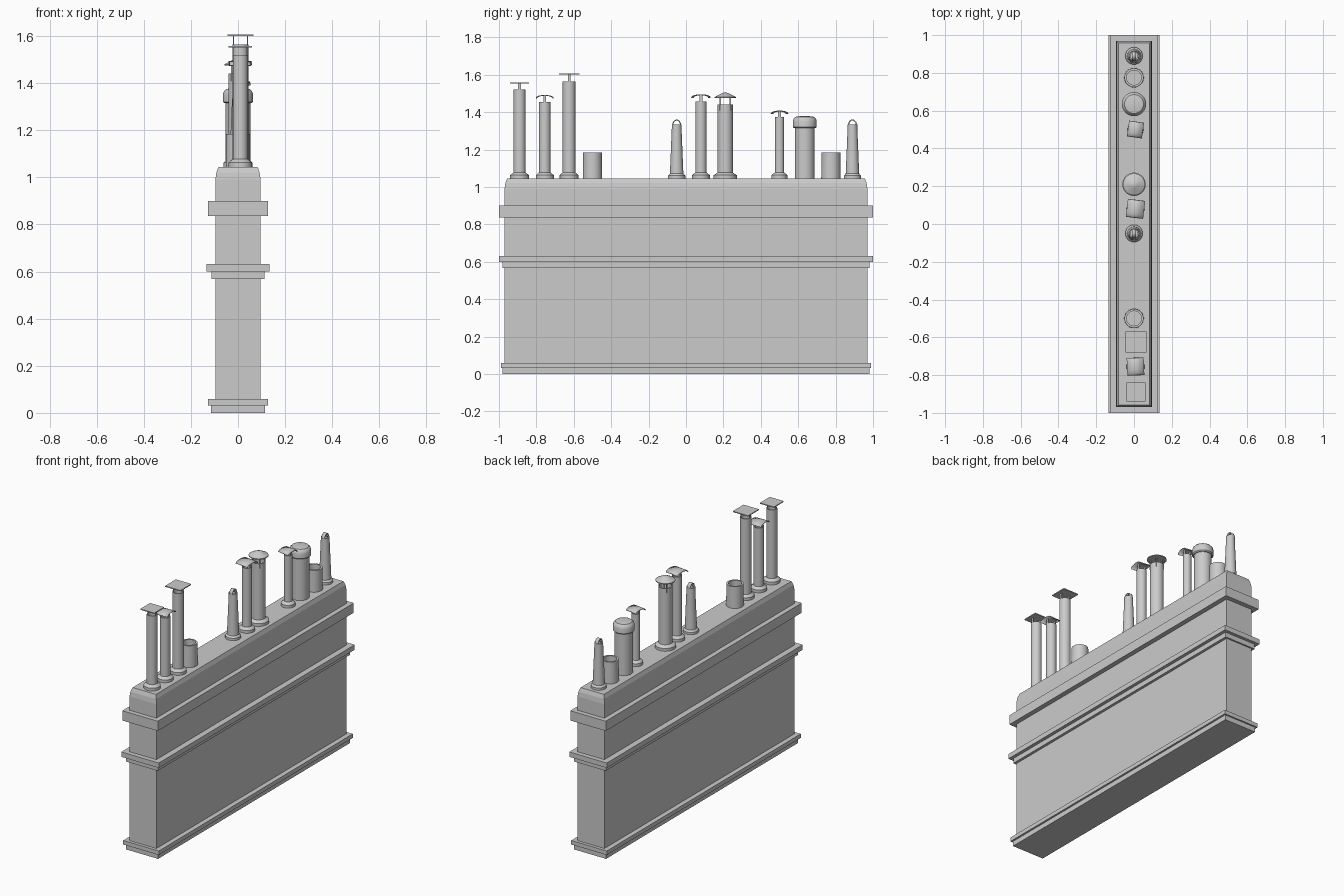
import bpy, bmesh, math
from mathutils import Matrix

cube = bpy.data.objects.get("Cube")
if cube:
    bpy.data.objects.remove(cube, do_unlink=True)

grey = bpy.data.materials.new("plain_grey")
grey.use_nodes = True
colour = (0.6, 0.6, 0.6, 1)
grey.diffuse_color = colour
grey.node_tree.nodes["Principled BSDF"].inputs["Base Color"].default_value = colour

TOP = 1.045  # height of the stack's flat top


def finish(name, bm, smooth=False):
    bmesh.ops.recalc_face_normals(bm, faces=bm.faces)
    mesh = bpy.data.meshes.new(name)
    bm.to_mesh(mesh)
    bm.free()
    mesh.materials.append(grey)
    obj = bpy.data.objects.new(name, mesh)
    bpy.context.collection.objects.link(obj)
    if smooth:
        bpy.ops.object.select_all(action='DESELECT')
        obj.select_set(True)
        bpy.context.view_layer.objects.active = obj
        bpy.ops.object.shade_smooth_by_angle(angle=math.radians(35))
    return obj


def add_box(bm, x, y, z0, z1, hx, hy):
    m = Matrix.Translation((x, y, (z0 + z1) / 2)) @ Matrix.Diagonal((2 * hx, 2 * hy, z1 - z0, 1))
    bmesh.ops.create_cube(bm, size=1, matrix=m)


def band(name, z0, z1, hx, hy):
    bm = bmesh.new()
    add_box(bm, 0, 0, z0, z1, hx, hy)
    finish(name, bm)


def lathe(name, x, y, profile, sides=32):
    """Turn a (radius, height above the stack top) profile round a vertical axis."""
    bm = bmesh.new()
    rings = []
    for r, h in profile:
        if r == 0:
            rings.append([bm.verts.new((x, y, TOP + h))])
        else:
            rings.append([bm.verts.new((x + r * math.cos(a), y + r * math.sin(a), TOP + h))
                          for a in (math.tau * i / sides for i in range(sides))])
    for low, high in zip(rings, rings[1:]):
        for i in range(sides):
            j = (i + 1) % sides
            quad = [low[i % len(low)], low[j % len(low)], high[j % len(high)], high[i % len(high)]]
            bm.faces.new(list(dict.fromkeys(quad)))
    return finish(name, bm, True)


def arch(name, x, y, z, hx, hy, rise, thick, turn=0, steps=12):
    """Curved plate spanning y, bowed upward."""
    bm = bmesh.new()
    rows = []
    for i in range(steps + 1):
        a = math.pi * i / steps
        rows.append([bm.verts.new((s * hx, -hy * math.cos(a), rise * math.sin(a))) for s in (-1, 1)])
    for p, q in zip(rows, rows[1:]):
        bm.faces.new((p[0], p[1], q[1], q[0]))
    bmesh.ops.transform(bm, verts=bm.verts, matrix=Matrix.Translation((x, y, z)) @ Matrix.Rotation(turn, 4, 'Z'))
    obj = finish(name, bm, True)
    solid = obj.modifiers.new("thickness", 'SOLIDIFY')
    solid.thickness = thick
    solid.offset = 0


def pipe(name, y, r, height, flange, x=0.0):
    lathe(name, x, y, [(0, 0), (flange, 0), (flange, .018), (r + .006, .028), (r, .032),
                       (r, height), (r - .006, height), (r - .006, height - .04), (0, height - .04)])


def straps(name, x, y, z0, z1, spread):
    bm = bmesh.new()
    for s in (-1, 1):
        add_box(bm, x + s * spread, y, z0, z1, .002, .007)
    finish(name, bm)


# Masonry stack with a softened top edge
bm = bmesh.new()
loops = []
for z, inset in ((0, 0), (.99, 0), (1.02, .004), (TOP, .013)):
    hx, hy = .096 - inset, .97 - inset
    loops.append([bm.verts.new((sx * hx, sy * hy, z)) for sx, sy in ((-1, -1), (1, -1), (1, 1), (-1, 1))])
for a, b in zip(loops, loops[1:]):
    for i in range(4):
        j = (i + 1) % 4
        bm.faces.new((a[i], a[j], b[j], b[i]))
bm.faces.new(loops[0])
bm.faces.new(loops[-1])
finish("stack", bm)

# Projecting courses
band("plinth_lower", 0, .032, .115, .98)
band("plinth_upper", .032, .058, .127, .99)
band("middle_course_lower", .568, .6, .113, .98)
band("middle_course_upper", .6, .632, .134, 1.0)
band("top_course", .837, .9, .127, 1.0)

# Pipes under flat square plates
for tag, y, r, height, z, half in (("front", -.89, .032, .475, 1.555, .05),
                                   ("tall", -.625, .034, .52, 1.603, .055)):
    pipe(tag + "_pipe", y, r, height, .05, .01)
    straps(tag + "_plate_straps", .01, y, TOP + height - .03, z, r - .004)
    bm = bmesh.new()
    add_box(bm, .01, y, z - .003, z + .003, half, half)
    finish(tag + "_flat_plate", bm)

# Pipes under bowed plates
for tag, y, r, height, z, half, turn in (("front", -.755, .031, .41, 1.474, .045, .04),
                                         ("middle", .08, .03, .412, 1.477, .046, -.12),
                                         ("back", .5, .025, .33, 1.39, .04, -.15)):
    pipe(tag + "_bowed_pipe", y, r, height, r + .017, .008)
    straps(tag + "_bow_straps", .008, y, TOP + height - .03, z + .014, r - .004)
    arch(tag + "_bowed_plate", .008, y, z, half, half, .016, .004, turn)

# Wide pipe under a conical rain hat
pipe("hat_pipe", .21, .041, .395, .062)
lathe("rain_hat", 0, .21, [(0, .43), (.058, .43), (.058, .435), (.02, .455), (0, .462)])
bm = bmesh.new()
for i in range(4):
    a = math.tau * (i + .5) / 4
    add_box(bm, .038 * math.cos(a), .21 + .038 * math.sin(a), 1.41, 1.478, .003, .003)
finish("rain_hat_posts", bm)

# Short open pots
for tag, y in (("front", -.5), ("back", .775)):
    lathe(tag + "_open_pot", 0, y, [(0, 0), (.052, 0), (.05, .14), (.039, .14), (.039, .03), (0, .03)])

# Tapered pots with a hoop over the mouth
for tag, y in (("middle", -.05), ("back", .89)):
    lathe(tag + "_tapered_pot", 0, y,
          [(0, 0), (.046, 0), (.046, .015), (.036, .026), (.026, .27), (.026, .29),
           (.019, .29), (.019, .22), (0, .22)])
    arch(tag + "_hoop", 0, y, TOP + .285, .011, .021, .028, .006)

# Stout pot with a rounded cap
lathe("capped_pot", 0, .635, [(0, 0), (.053, 0), (.053, .28), (0, .28)])
lathe("rounded_cap", 0, .635, [(0, .27), (.058, .27), (.064, .276), (.064, .305), (.06, .32),
                               (.05, .33), (.03, .333), (0, .335)])
